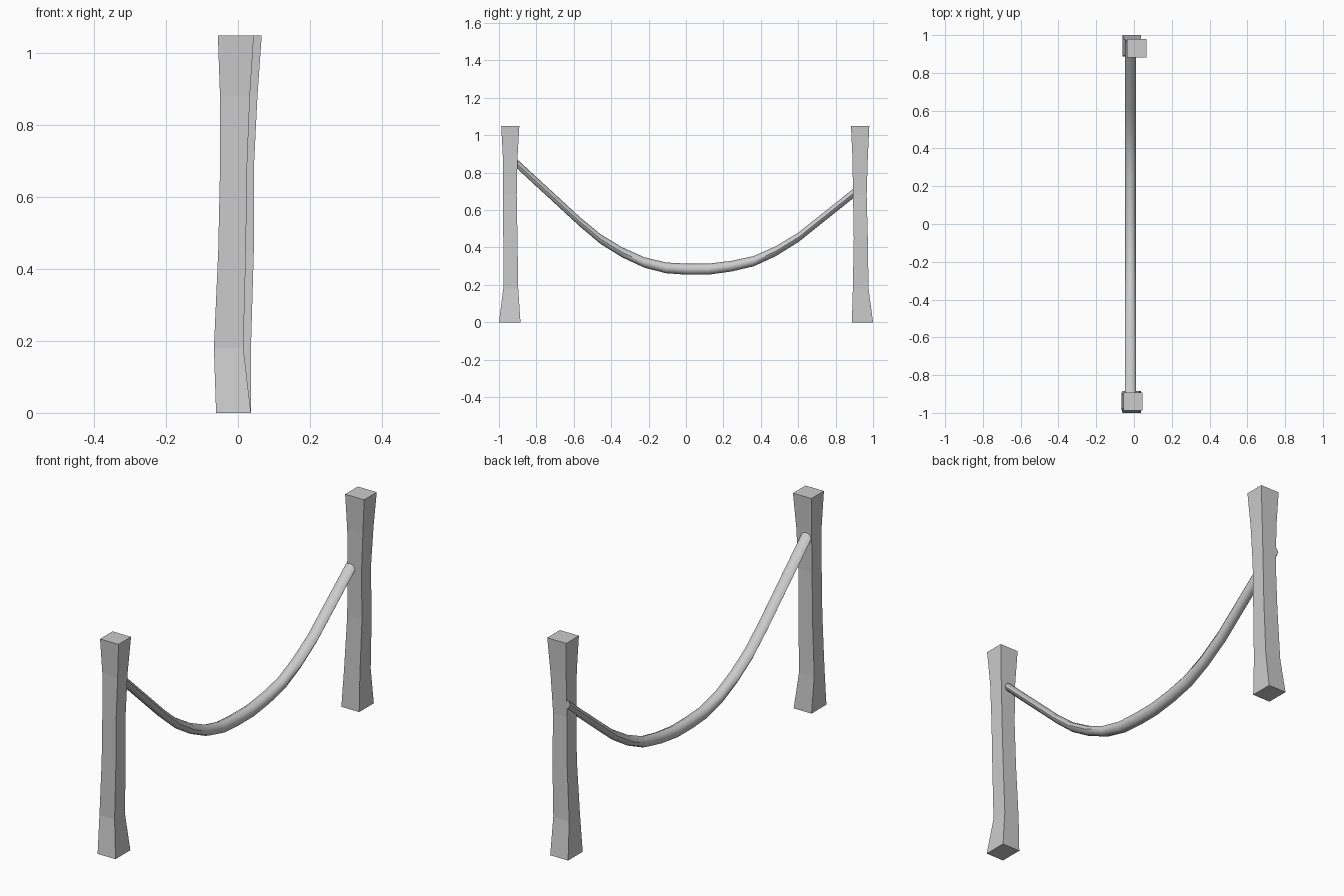
import bpy, bmesh, math

if "Cube" in bpy.data.objects:
    bpy.data.objects.remove(bpy.data.objects["Cube"])


def loft(name, rings):
    """Skin a list of equal-length point rings and cap both ends."""
    bm = bmesh.new()
    loops = [[bm.verts.new(p) for p in ring] for ring in rings]
    n = len(loops[0])
    for a, b in zip(loops, loops[1:]):
        for i in range(n):
            j = (i + 1) % n
            bm.faces.new((a[i], a[j], b[j], b[i]))
    bm.faces.new(loops[0][::-1])
    bm.faces.new(loops[-1])
    bmesh.ops.recalc_face_normals(bm, faces=bm.faces)
    mesh = bpy.data.meshes.new(name)
    bm.to_mesh(mesh)
    bm.free()
    obj = bpy.data.objects.new(name, mesh)
    bpy.context.collection.objects.link(obj)
    return obj


def post(name, sections):
    """Hewn square post from (z, x0, x1, y0, y1) sections."""
    return loft(name, [[(x0, y0, z), (x1, y0, z), (x1, y1, z), (x0, y1, z)]
                       for z, x0, x1, y0, y1 in sections])


# Front post
post("front_post", [
    (0.00, -0.061, 0.036, -1.000, -0.885),
    (0.18, -0.067, 0.015, -0.977, -0.897),
    (0.45, -0.055, 0.022, -0.977, -0.901),
    (0.68, -0.050, 0.025, -0.979, -0.905),
    (0.88, -0.050, 0.033, -0.979, -0.901),
    (1.05, -0.056, 0.044, -0.988, -0.891),
])

# Back post
post("back_post", [
    (0.00, -0.061, 0.036, 0.887, 1.000),
    (0.18, -0.050, 0.036, 0.892, 0.976),
    (0.45, -0.036, 0.044, 0.897, 0.972),
    (0.68, -0.032, 0.044, 0.893, 0.966),
    (0.88, -0.031, 0.054, 0.890, 0.972),
    (1.05, -0.037, 0.066, 0.882, 0.980),
])

# Sagging rope: (y, z) centre line swept with upright eight-sided sections
path = [(-0.95, 0.89), (-0.565, 0.535), (-0.457, 0.445), (-0.343, 0.375),
        (-0.223, 0.320), (-0.107, 0.291), (0.005, 0.284), (0.12, 0.284),
        (0.243, 0.300), (0.363, 0.327), (0.48, 0.380), (0.602, 0.455),
        (0.965, 0.745)]
rings = []
for y, z in path:
    h = 0.030 - 0.005 * min(1, abs(y - 0.05) / 0.6)
    rings.append([(-0.019 + 0.029 * math.cos(k * math.pi / 4), y,
                   z + h * math.sin(k * math.pi / 4)) for k in range(8)])
rope = loft("rope", rings)
bpy.context.view_layer.objects.active = rope
rope.select_set(True)
bpy.ops.object.shade_smooth_by_angle(angle=math.radians(50))
